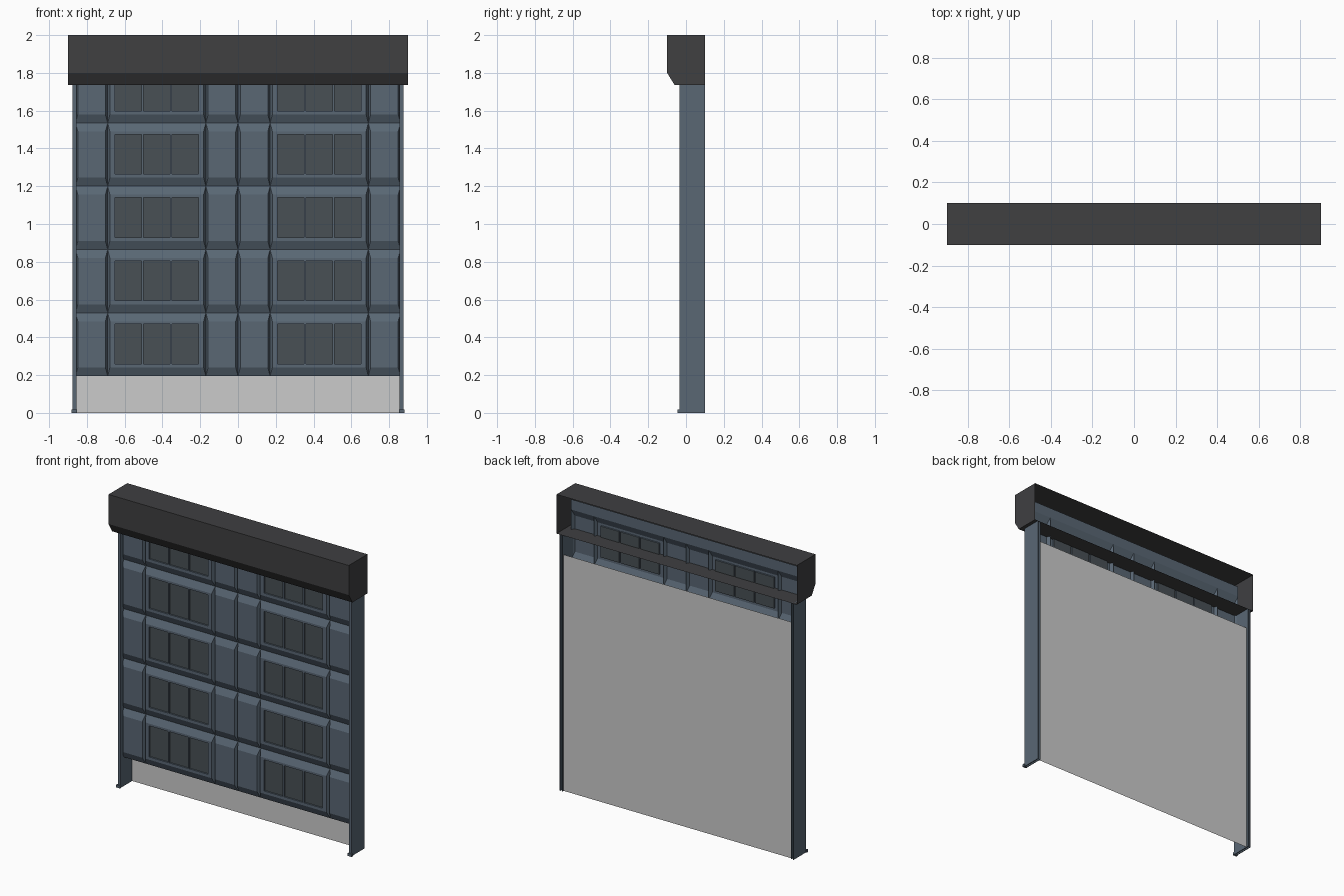
import bpy, bmesh

if "Cube" in bpy.data.objects:
    bpy.data.objects.remove(bpy.data.objects["Cube"])

def mat(name, c):
    m = bpy.data.materials.new(name)
    m.diffuse_color = (*c, 1)
    m.use_nodes = True
    m.node_tree.nodes["Principled BSDF"].inputs["Base Color"].default_value = m.diffuse_color
    return m

BLUE = mat("slate_blue", (0.10, 0.135, 0.175))
DARK = mat("housing_dark", (0.05, 0.05, 0.053))
PANE = mat("pane_dark", (0.065, 0.08, 0.09))

def finish(name, bm, mats, recalc=True):
    bmesh.ops.remove_doubles(bm, verts=bm.verts, dist=1e-5)
    if recalc:
        bmesh.ops.recalc_face_normals(bm, faces=bm.faces)
    me = bpy.data.meshes.new(name)
    bm.to_mesh(me)
    bm.free()
    ob = bpy.data.objects.new(name, me)
    bpy.context.collection.objects.link(ob)
    for m in mats:
        me.materials.append(m)
    return ob

def face(bm, pts, mi=0):
    f = bm.faces.new([bm.verts.new(p) for p in pts])
    f.material_index = mi

def rect(bm, x0, x1, z0, z1, y, mi=0):
    face(bm, [(x0, y, z0), (x1, y, z0), (x1, y, z1), (x0, y, z1)], mi)

def ring(bm, a, b, ya, yb):
    """Sloped band from rectangle a at depth ya to rectangle b at depth yb."""
    def c(r, y):
        return [(r[0], y, r[2]), (r[1], y, r[2]), (r[1], y, r[3]), (r[0], y, r[3])]
    A, B = c(a, ya), c(b, yb)
    for i in range(4):
        j = (i + 1) % 4
        face(bm, [A[i], A[j], B[j], B[i]])

def extrude(name, prof, axis, lo, hi, m, skip=(), caps=True):
    """Extrude a 2D profile along x or z; skip lists sides left open."""
    bm = bmesh.new()
    def P(p, t):
        return (t, p[0], p[1]) if axis == 'x' else (p[0], p[1], t)
    n = len(prof)
    for i in range(n):
        if i not in skip:
            a, b = prof[i], prof[(i + 1) % n]
            face(bm, [P(a, lo), P(b, lo), P(b, hi), P(a, hi)])
    if caps:
        face(bm, [P(p, lo) for p in prof][::-1])
        face(bm, [P(p, hi) for p in prof])
    return finish(name, bm, [m])

# Housing: chamfered hood, open at the back
hood = [(-0.1, 2.0), (-0.1, 1.80), (-0.06, 1.735), (0.1, 1.735), (0.1, 2.0)]
extrude("housing", hood, 'x', -0.9, 0.9, DARK, skip=(3,))

# Curtain: five rows of bevelled panels, every second column with three panes
Z0, H, ROWS = 0.195, 0.335, 5
YB, YF, YP = 0.0, -0.022, -0.012
cols = [(-0.86, -0.69, 0), (-0.69, -0.17, 1), (-0.17, 0.0, 0),
        (0.0, 0.17, 0), (0.17, 0.69, 1), (0.69, 0.86, 0)]
bm = bmesh.new()
for r in range(ROWS):
    z0, z1 = Z0 + r * H, Z0 + (r + 1) * H
    for x0, x1, glazed in cols:
        top = (x0 + 0.012, x1 - 0.012, z0 + 0.045, z1 - 0.045)
        ring(bm, (x0, x1, z0, z1), top, YB, YF)
        if not glazed:
            rect(bm, *top, YF)
            continue
        # Window band with recessed panes
        cx = (x0 + x1) / 2
        xs = [top[0]]
        for k in (-1, 0, 1):
            xs += [cx + k * 0.15 - 0.07, cx + k * 0.15 + 0.07]
        xs.append(top[1])
        zs = [top[2], z0 + 0.064, z0 + 0.275, top[3]]
        for i in range(len(xs) - 1):
            for j in range(3):
                if i % 2 and j == 1:
                    cell = (xs[i], xs[i + 1], zs[1], zs[2])
                    ring(bm, cell, cell, YF, YP)
                    rect(bm, *cell, YP, 1)
                else:
                    rect(bm, xs[i], xs[i + 1], zs[j], zs[j + 1], YF)
# Plain strip at the top of the curtain, hidden behind the hood
rect(bm, -0.86, 0.86, Z0 + ROWS * H, 1.94, YB)
finish("shutter_curtain", bm, [BLUE, PANE], recalc=False)

# Plain back sheet closing the opening
bm = bmesh.new()
rect(bm, -0.856, 0.856, 0.0, 1.6, 0.088)
finish("back_sheet", bm, [])

# Guide rails: channels open to the back, with small front feet
for s, side in ((-1, "left"), (1, "right")):
    rail = [(0.855, 0.1), (0.855, -0.035), (0.876, -0.035), (0.876, 0.1),
            (0.871, 0.1), (0.871, -0.03), (0.86, -0.03), (0.86, 0.1)]
    extrude(side + "_guide_rail", [(s * x, y) for x, y in rail], 'z', 0, 1.735, BLUE)
    foot = [(0.853, -0.045), (0.882, -0.045), (0.882, -0.03), (0.853, -0.03)]
    extrude(side + "_rail_foot", [(s * x, y) for x, y in foot], 'z', 0, 0.018, BLUE)
